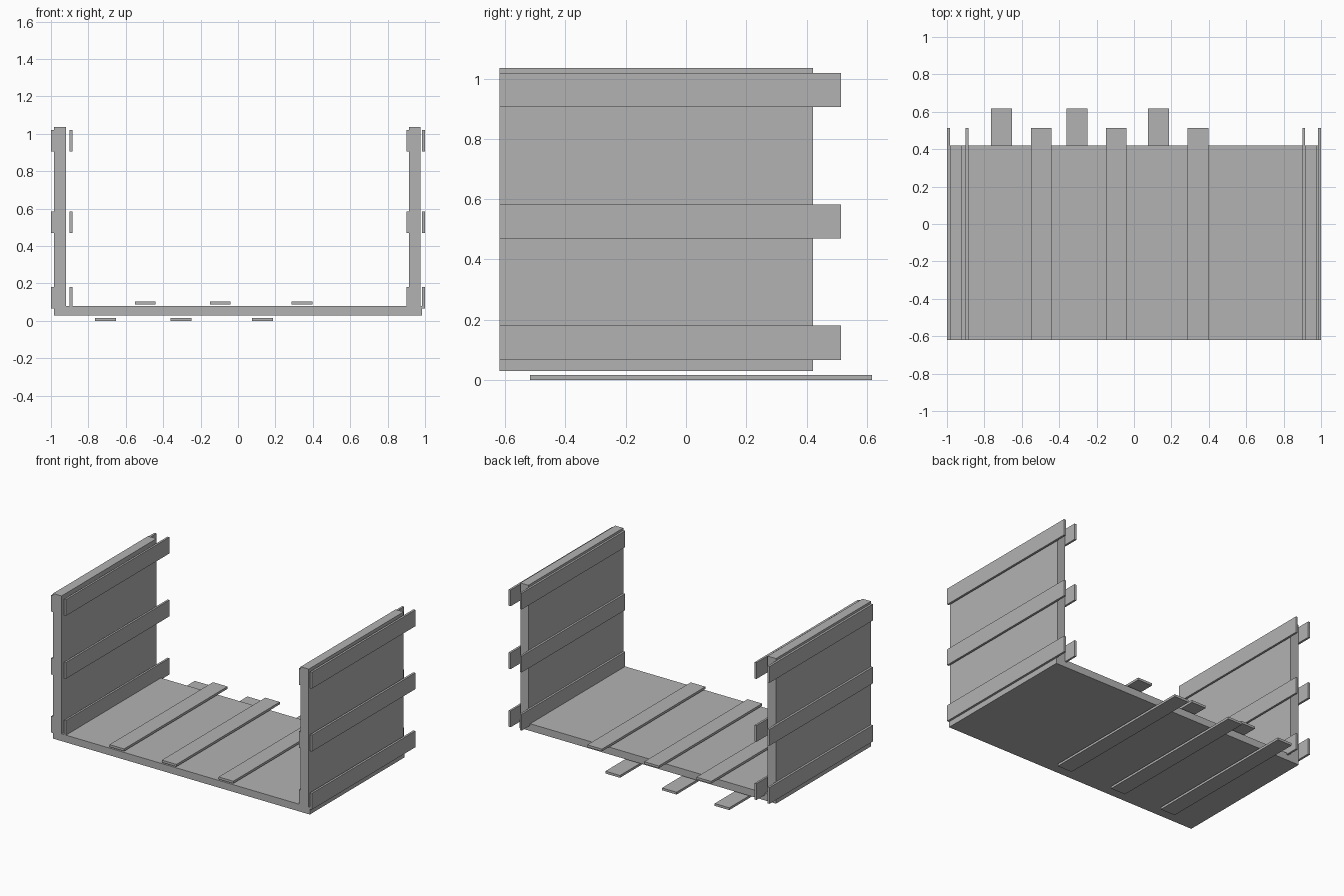
import bpy, bmesh
from mathutils import Vector

if "Cube" in bpy.data.objects:
    bpy.data.objects.remove(bpy.data.objects["Cube"])

grey = bpy.data.materials.new("plain grey")
grey.diffuse_color = (0.45, 0.45, 0.45, 1)
grey.use_nodes = True
grey.node_tree.nodes["Principled BSDF"].inputs["Base Color"].default_value = grey.diffuse_color


def box(name, x, y, z):
    """Box from (min, max) ranges on each axis."""
    bm = bmesh.new()
    bmesh.ops.create_cube(bm, size=1)
    for v in bm.verts:
        v.co = Vector([(r[0] + r[1]) / 2 + c * (r[1] - r[0]) for r, c in zip((x, y, z), v.co)])
    mesh = bpy.data.meshes.new(name)
    bm.to_mesh(mesh)
    bm.free()
    mesh.materials.append(grey)
    obj = bpy.data.objects.new(name, mesh)
    bpy.context.collection.objects.link(obj)


PANEL_Y = (-0.619, 0.421)
SLAT_Y = (-0.619, 0.514)
LOW_Y = (-0.517, 0.617)

# floor and side panels
box("floor_panel", (-0.985, 0.984), PANEL_Y, (0.029, 0.079))
box("left_panel", (-0.985, -0.92), PANEL_Y, (0.079, 1.035))
box("right_panel", (0.914, 0.976), PANEL_Y, (0.079, 1.035))

# horizontal slats on both faces of each side panel
for z0 in (0.067, 0.47, 0.906):
    z = (z0, z0 + 0.113)
    box("left_outer_slat", (-1.0, -0.985), SLAT_Y, z)
    box("left_inner_slat", (-0.90, -0.886), SLAT_Y, z)
    box("right_inner_slat", (0.90, 0.914), SLAT_Y, z)
    box("right_outer_slat", (0.985, 1.0), SLAT_Y, z)

# slats above the floor
for x0 in (-0.552, -0.151, 0.285):
    box("floor_top_slat", (x0, x0 + 0.112), SLAT_Y, (0.087, 0.103))

# slats under the floor, set further back
for x0 in (-0.764, -0.36, 0.074):
    box("floor_bottom_slat", (x0, x0 + 0.112), LOW_Y, (0.0, 0.016))
